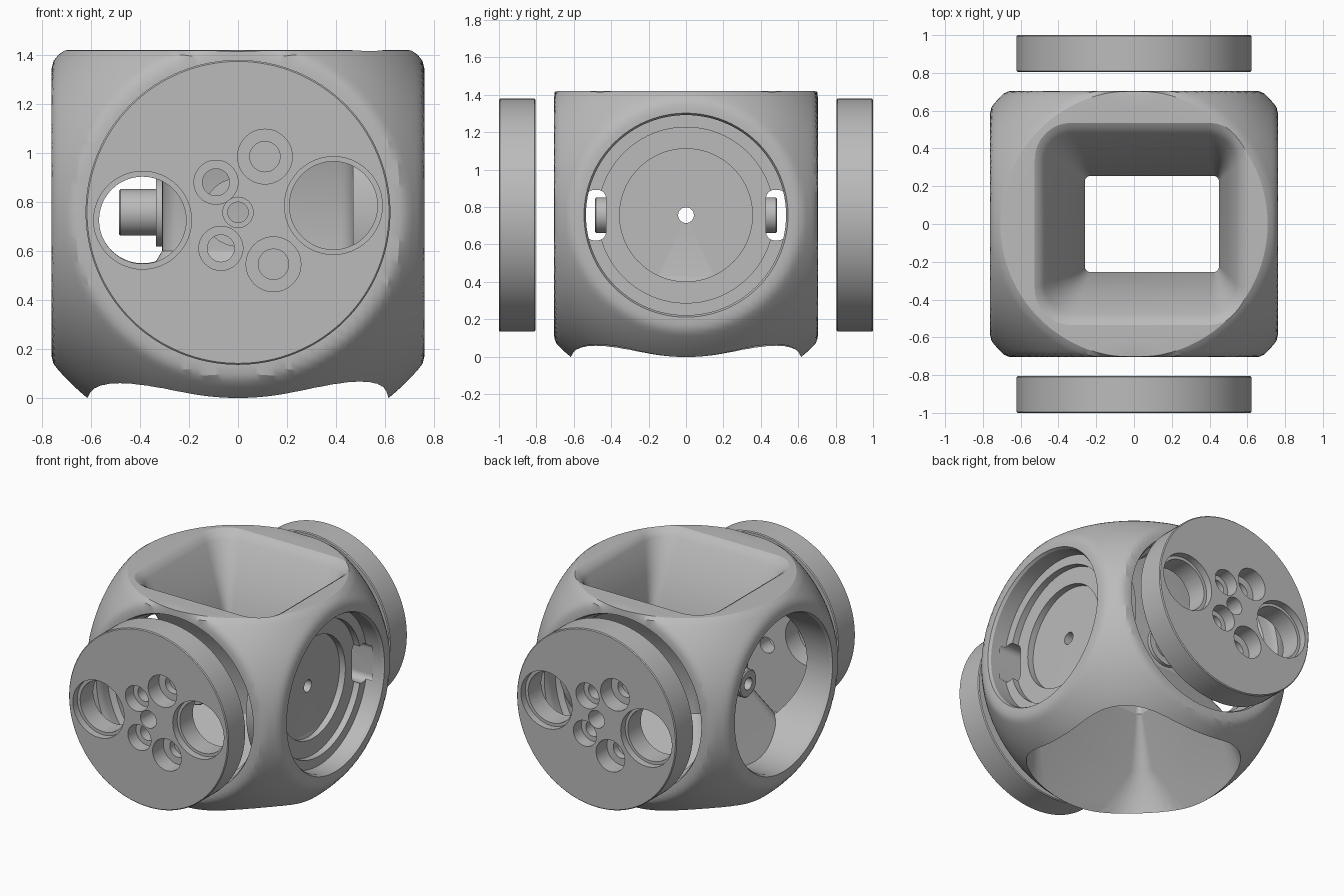
import bpy, bmesh, math
from mathutils import Vector, Matrix

old = bpy.data.objects.get("Cube")
if old:
    bpy.data.objects.remove(old)

MID = 0.757  # height of all bore axes

grey = bpy.data.materials.new("plain grey")
grey.use_nodes = True
grey.diffuse_color = (0.5, 0.5, 0.5, 1)
grey.node_tree.nodes["Principled BSDF"].inputs["Base Color"].default_value = (0.5, 0.5, 0.5, 1)


def finish(bm, name):
    bmesh.ops.recalc_face_normals(bm, faces=bm.faces)
    mesh = bpy.data.meshes.new(name)
    bm.to_mesh(mesh)
    bm.free()
    obj = bpy.data.objects.new(name, mesh)
    mesh.materials.append(grey)
    bpy.context.collection.objects.link(obj)
    return obj


def lathe(name, profile, axis=(0, 0, 1), centre=(0, 0, MID), n=96):
    """Revolve a closed (radius, height) profile about an axis."""
    bm = bmesh.new()
    turn = Matrix.Translation(centre) @ Vector(axis).to_track_quat('Z', 'Y').to_matrix().to_4x4()
    rings = []
    for i in range(n):
        a = math.tau * i / n
        rings.append([bm.verts.new(turn @ Vector((r * math.cos(a), r * math.sin(a), h)))
                      for r, h in profile])
    m = len(profile)
    for i in range(n):
        p, q = rings[i], rings[(i + 1) % n]
        for j in range(m):
            k = (j + 1) % m
            if profile[j][0] or profile[k][0]:
                bm.faces.new((p[j], q[j], q[k], p[k]))
    bmesh.ops.remove_doubles(bm, verts=bm.verts, dist=1e-5)
    return finish(bm, name)


def bore(name, half, axis):
    """Through bore, symmetric about the middle, from the outer half profile."""
    profile = [(r, -h) for r, h in half] + [(r, h) for r, h in reversed(half)]
    return lathe(name, profile, axis)


def loft(name, sections, grow=0.0, steps=8):
    """Stack rounded rectangles (z, x0, x1, half depth, corner radius)."""
    bm = bmesh.new()
    rings = []
    for z, x0, x1, d, r in sections:
        x0, x1, d, r = x0 - grow, x1 + grow, d + grow, r + grow
        ring = []
        corners = [(x1 - r, d - r), (x0 + r, d - r), (x0 + r, r - d), (x1 - r, r - d)]
        for c, (cx, cy) in enumerate(corners):
            for s in range(steps + 1):
                a = math.pi / 2 * (c + s / steps)
                ring.append(bm.verts.new((cx + r * math.cos(a), cy + r * math.sin(a), z)))
        rings.append(ring)
    for p, q in zip(rings, rings[1:]):
        for i in range(len(p)):
            k = (i + 1) % len(p)
            bm.faces.new((p[i], p[k], q[k], q[i]))
    bm.faces.new(rings[0])
    bm.faces.new(rings[-1])
    return finish(bm, name)


def boolean(obj, other, op='DIFFERENCE'):
    mod = obj.modifiers.new(op, 'BOOLEAN')
    mod.operation, mod.object, mod.solver = op, other, 'EXACT'
    bpy.context.view_layer.objects.active = obj
    bpy.ops.object.modifier_apply(modifier=mod.name)
    bpy.data.objects.remove(other)


def smooth(obj):
    bpy.ops.object.select_all(action='DESELECT')
    obj.select_set(True)
    bpy.context.view_layer.objects.active = obj
    bpy.ops.object.shade_smooth_by_angle(angle=math.radians(28))


# Housing envelope: sphere softly flattened on the four sides and the top
bm = bmesh.new()
bmesh.ops.create_uvsphere(bm, u_segments=192, v_segments=96, radius=1)
P = 150  # sharpness of the blend between sphere and flats
for v in bm.verts:
    d = v.co.normalized()
    total = 0.977 ** -P + (abs(d.x) / 0.763) ** P + (abs(d.y) / 0.705) ** P + (max(d.z, 0) / 0.664) ** P
    v.co = d * total ** (-1 / P) + Vector((0, 0, MID))
housing = finish(bm, "housing")

# Vertical funnel: flared at both ends, narrow throat in the middle
funnel = [(-0.30, -0.75, 0.75, 0.75, 0.45),
          (0.00, -0.615, 0.615, 0.615, 0.40),
          (0.12, -0.55, 0.575, 0.55, 0.28),
          (0.30, -0.44, 0.53, 0.44, 0.10),
          (0.60, -0.26, 0.45, 0.255, 0.03),
          (0.90, -0.26, 0.45, 0.255, 0.03),
          (1.15, -0.37, 0.50, 0.37, 0.10),
          (1.37, -0.475, 0.545, 0.475, 0.16),
          (1.405, -0.50, 0.57, 0.51, 0.18),
          (1.43, -0.54, 0.61, 0.55, 0.20)]

# Cavity: crossing side bores with soft lips, leaving the funnel wall and the stepped plate
cavity = bore("cavity_cutter", [(0, 0.8), (0.64, 0.8), (0.612, 0.7), (0.602, 0.68),
                                (0.60, 0.65), (0.60, 0.6), (0.57, 0.57)], (0, 1, 0))
boolean(cavity, bore("side_bore", [(0, 0.85), (0.58, 0.85), (0.545, 0.762), (0.535, 0.745)],
                     (1, 0, 0)), 'UNION')
boolean(cavity, loft("funnel_wall", funnel, 0.05))
boolean(cavity, lathe("side_plate", [(0, 0.47), (0.58, 0.47), (0.58, 0.635), (0.47, 0.635),
                                     (0.47, 0.59), (0.355, 0.59), (0.355, 0.545), (0, 0.545)],
                      (1, 0, 0), n=90))
boolean(housing, cavity)
boolean(housing, loft("funnel_cutter", funnel))

# Shaft hole and rounded slots through the side plate
boolean(housing, lathe("shaft_hole", [(0, -0.4), (0.042, -0.4), (0.042, 0.7), (0, 0.7)],
                       (1, 0, 0), n=48))
for s in (-1, 1):
    slot = loft("slot_cutter", [(-0.13, -0.135, 0.135, 0.054, 0.045),
                                (0.12, -0.135, 0.135, 0.054, 0.045)])
    slot.matrix_world = Matrix.Translation((0.56, s * 0.482, MID)) @ Matrix.Rotation(math.pi / 2, 4, 'Y')
    bpy.context.view_layer.update()
    boolean(housing, slot)
smooth(housing)

# Hollow bosses with a flange on three sides of the throat
for name, axis, base in (("right_boss", (-1, 0, 0), 0.30),
                         ("front_boss", (0, -1, 0), 0.295),
                         ("back_boss", (0, 1, 0), 0.295)):
    smooth(lathe(name, [(0.042, base), (0.14, base), (0.14, base + 0.035), (0.095, base + 0.035),
                        (0.095, 0.48), (0.088, 0.487), (0.042, 0.487)], axis, n=64))

# Round caps standing off the front and back:
# x, height from axis, outer radius, inner radius, step depth, inner end
holes = [(-0.39, -0.032, 0.20, 0.178, 0.05, 0.7), (0.39, 0.028, 0.20, 0.18, 0.05, 0.7),
         (-0.09, 0.123, 0.09, 0.055, 0.09, 0.7), (-0.07, -0.147, 0.09, 0.055, 0.09, 0.7),
         (0.11, 0.228, 0.112, 0.062, 0.12, 0.83), (0.145, -0.212, 0.112, 0.062, 0.12, 0.83),
         (0.0, 0.0, 0.062, 0.062, 0.05, 0.7)]
for name, side in (("front_cap", -1), ("back_cap", 1)):
    axis = (0, side, 0)
    cap = lathe(name, [(0, 0.805), (0.617, 0.805), (0.623, 0.811),
                       (0.623, 0.994), (0.617, 1.0), (0, 1.0)], axis, n=128)
    for x, z, outer, inner, depth, end in holes:
        floor = 1 - depth
        # the back cap is the front one turned through the centre point
        boolean(cap, lathe("hole_cutter", [(0, end), (inner, end), (inner, floor), (outer, floor),
                                           (outer, 1.1), (0, 1.1)],
                           axis, (-side * x, 0, MID - side * z), 48))
    smooth(cap)
